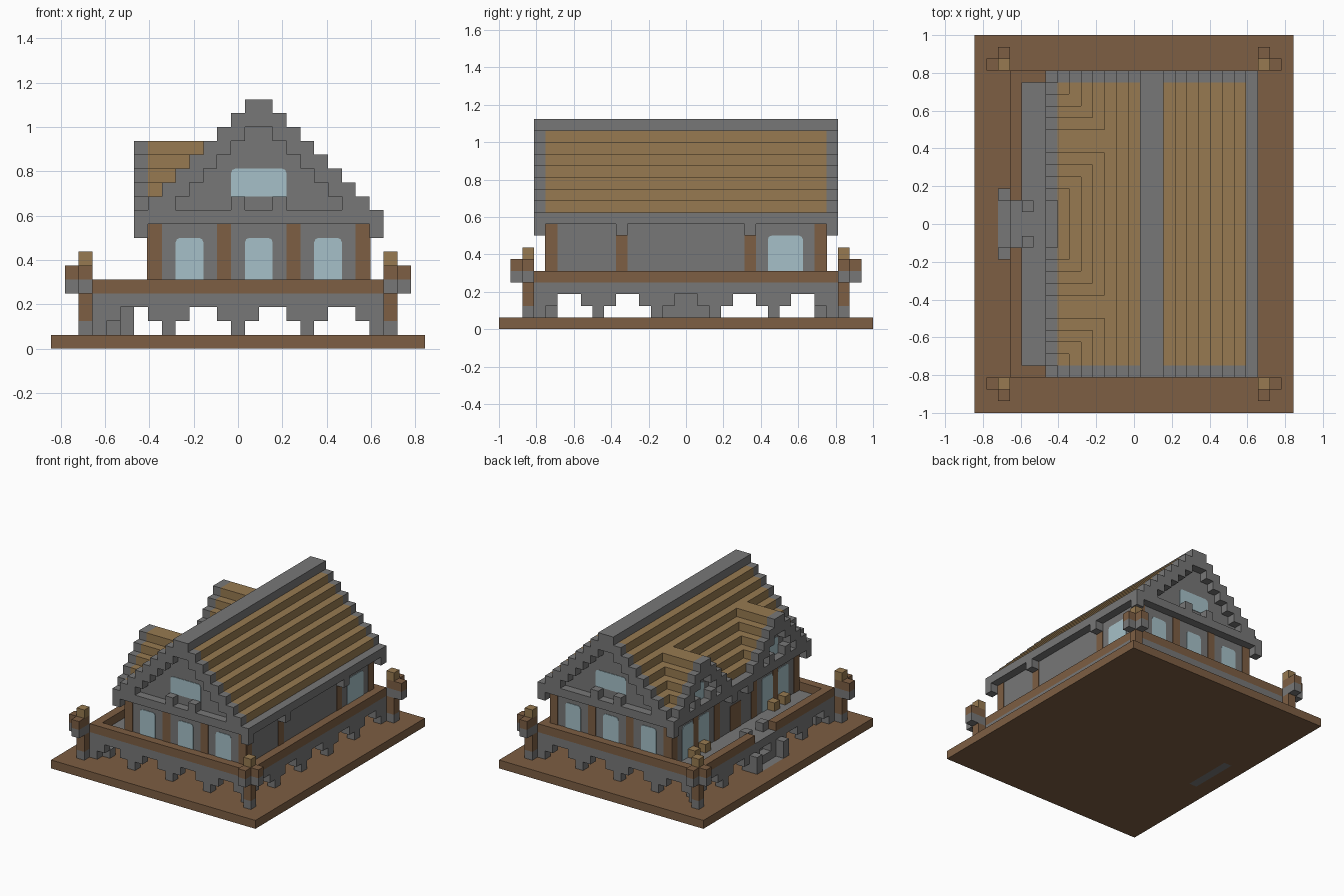
import bpy, bmesh
from mathutils import Vector

cube = bpy.data.objects.get("Cube")
if cube:
    bpy.data.objects.remove(cube)

U = 0.0625                      # one building block
CX, CY = 13.5, 16               # block coordinates of the centre
WX, WY = 27, 32                 # plan size in blocks


def material(name, rgb):
    m = bpy.data.materials.new(name)
    m.use_nodes = True
    m.diffuse_color = (*rgb, 1)
    m.node_tree.nodes["Principled BSDF"].inputs["Base Color"].default_value = (*rgb, 1)
    return m


STONE = material("grey stone", (0.185, 0.185, 0.185))
WOOD = material("dark wood", (0.205, 0.112, 0.056))
TAN = material("tan wood", (0.31, 0.195, 0.082))
GLASS = material("pale glass", (0.38, 0.53, 0.58))


def finish(name, bm, mat):
    mesh = bpy.data.meshes.new(name)
    bm.to_mesh(mesh)
    bm.free()
    mesh.materials.append(mat)
    ob = bpy.data.objects.new(name, mesh)
    bpy.context.collection.objects.link(ob)
    return ob


def add_box(bm, x0, x1, y0, y1, z0, z1):
    verts = bmesh.ops.create_cube(bm, size=1)["verts"]
    mid = Vector(((x0 + x1) / 2 - CX, (y0 + y1) / 2 - CY, (z0 + z1) / 2)) * U
    size = Vector((x1 - x0, y1 - y0, z1 - z0)) * U
    for v in verts:
        v.co = Vector(a * b for a, b in zip(v.co, size)) + mid
    return verts


def build(name, mat, boxes):
    bm = bmesh.new()
    for b in boxes:
        add_box(bm, *b)
    return finish(name, bm, mat)


def flip_y(b):
    return (b[0], b[1], WY - b[3], WY - b[2], b[4], b[5])


def flip_x(b):
    return (WX - b[1], WX - b[0], *b[2:])


def both(boxes):
    return boxes + [flip_y(b) for b in boxes]


def four(boxes):
    return both(boxes + [flip_x(b) for b in boxes])


def window(name, box, axis):
    """Thin pane with rounded upper corners."""
    bm = bmesh.new()
    verts = add_box(bm, *box)
    top = max(v.co.z for v in verts) - 1e-5
    edges = [e for e in bm.edges if all(v.co.z > top for v in e.verts)
             and abs(e.verts[0].co[axis] - e.verts[1].co[axis]) > 1e-5]
    bmesh.ops.bevel(bm, geom=edges, offset=0.02, segments=2, affect='EDGES', profile=0.5)
    finish(name, bm, GLASS)


# Ground slab with a stone doorstep let into it
build("ground_slab", WOOD, [(0, 2, 0, WY, 0, 1), (3, WX, 0, WY, 0, 1),
                            (2, 3, 0, 13, 0, 1), (2, 3, 19, WY, 0, 1)])
build("doorstep", STONE, [(2, 3, 13, 19, 0, 1)])

# Deck floor carried by stepped arches
build("deck_floor", STONE, [(3, 24, 3, 29, 3, 4)])
arches = []
for x in range(3, 24, 5):
    arches += both([(x, x + 1, 3, 4, 1, 2), (max(x - 1, 3), min(x + 2, 24), 3, 4, 2, 3)])
for y in range(3, 29, 5):
    for x in (3, 23):
        if y not in (3, 28):
            arches.append((x, x + 1, y, y + 1, 1, 2))
        arches.append((x, x + 1, max(y - 1, 4), min(y + 2, 28), 2, 3))
arches += both([(4, 5, 4, 5, 1, 2)])
build("deck_arches", STONE, arches)

# Railing with a gap at the stairs
build("deck_railing", WOOD, both([(3, 24, 3, 4, 4, 5), (3, 4, 4, 14, 4, 5)])
      + [(23, 24, 4, 28, 4, 5)])

# Entrance stairs
build("entrance_stairs", STONE, [(3, 4, 14, 18, 1, 2), (4, 5, 15, 17, 1, 3),
                                 (5, 6, 14, 18, 1, 3)]
      + both([(2, 3, 13, 14, 1, 3), (4, 5, 14, 15, 1, 5)]))

# Corner lantern posts
build("corner_post_stone", STONE, four([(2, 3, 2, 3, 1, 2), (2, 3, 2, 3, 4, 5),
                                        (1, 2, 2, 3, 4, 5), (2, 3, 1, 2, 4, 5)]))
build("corner_post_wood", WOOD, four([(2, 3, 2, 3, 2, 4), (2, 3, 2, 3, 5, 6),
                                      (1, 2, 2, 3, 5, 6), (2, 3, 1, 2, 5, 6)]))
build("corner_post_cap", TAN, four([(2, 3, 2, 3, 6, 7)]))

# House body and timber posts
E = 0.06                        # small relief of posts and panes
build("house_walls", STONE, [(7, 23, 4, 28, 4, 9)])
posts = []
for x in (7, 12, 17, 22):
    posts += both([(x, x + 1, 4 - E, 5, 4, 9)])
for y in (4, 10):
    posts += both([(22, 23 + E, y, y + 1, 4, 9)])
for y in (4, 8, 12):
    posts += both([(7 - E, 8, y, y + 1, 4, 9)])
build("timber_posts", WOOD, posts)
build("door", WOOD, [(7 - E, 7.5, 15, 17, 4, 7)])

# Windows
for i, x in enumerate((9, 14, 19)):
    pane = (x, x + 2, 4 - E, 4 + E, 4, 8)
    window(f"front_window_{i}", pane, 1)
    window(f"back_window_{i}", flip_y(pane), 1)
gable_pane = (13, 17, 4 - E, 4 + E, 11, 13)
window("front_gable_window", gable_pane, 1)
window("back_gable_window", flip_y(gable_pane), 1)
window("left_window", (23 - E, 23 + E, 23, 26, 4, 8), 0)
for i, y in enumerate((6, 9)):
    pane = (7 - E, 7 + E, y, y + 2, 4, 8)
    window(f"porch_window_front_{i}", pane, 0)
    window(f"porch_window_back_{i}", flip_y(pane), 0)
dormer_pane = (7 - E, 7 + E, 8, 10, 10, 12)
window("dormer_window_front", dormer_pane, 0)
window("dormer_window_back", flip_y(dormer_pane), 0)

# Main roof: stepped tan courses, stone rims, ridge and eaves
courses, rims, gable = [], [(14, 16, 3, 29, 16, 18)], []
for i in range(8):
    for x in (13 - i, 16 + i):
        rims += both([(x, x + 1, 3, 4, 15 - i, 17 - i)])
        if i < 7:
            courses.append((x, x + 1, 4, 28, 15 - i, 17 - i))
            if i < 6:
                gable += both([(x, x + 1, 4, 5, 9, 15 - i)])
gable += both([(14, 16, 4, 5, 9, 16)])
build("roof_courses", TAN, courses)
build("roof_rims_and_ridge", STONE, rims)
build("gable_walls", STONE, gable)
build("roof_eaves", STONE, [(23, 24, 4, 28, 9, 10), (6, 7, 4, 28, 9, 10)]
      + both([(23, 24, 10, 11, 8, 9)]))

# Gable ledges with small blocks
build("gable_ledges", STONE, both([(7, 23, 3, 4, 9, 10), (13, 14, 3, 4, 10, 11),
                                   (16, 17, 3, 4, 10, 11)]))

# Two stepped dormers over the porch
d_roof, d_rim, d_wall = [], [], []
for i in range(6):
    for y in (8 - i, 9 + i):
        d_rim += both([(6, 7, y, y + 1, 13 - i, 15 - i)])
        if i < 4:
            d_roof += both([(7, 11 - i, y, y + 1, 13 - i, 15 - i)])
            d_wall += both([(7, 8, y, y + 1, 9, 13 - i)])
build("dormer_roofs", TAN, d_roof)
build("dormer_rims", STONE, d_rim)
build("dormer_walls", STONE, d_wall)
build("dormer_ledge_blocks", STONE, both([(6, 7, 7, 8, 10, 11), (6, 7, 10, 11, 10, 11)]))

# Porch stools
build("porch_stools", TAN, both([(6, 7, 7, 8, 4, 5), (6, 7, 9, 10, 4, 5)]))
